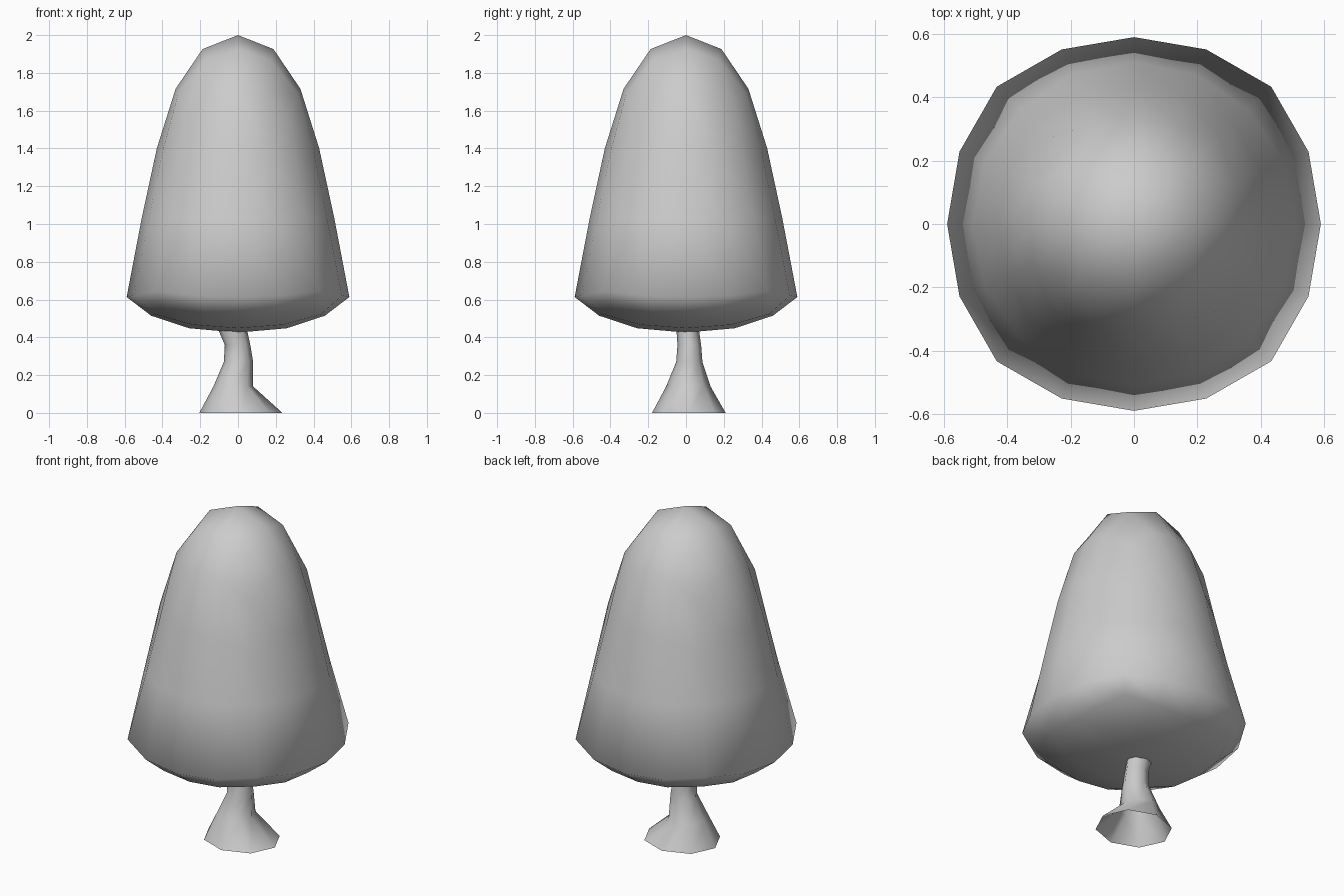
import bpy, bmesh
from math import tan, pi, cos, sin
from mathutils import Vector

if "Cube" in bpy.data.objects:
    bpy.data.objects.remove(bpy.data.objects["Cube"])


def finish(bm, name):
    bmesh.ops.recalc_face_normals(bm, faces=bm.faces[:])
    for f in bm.faces:
        f.smooth = True
    mesh = bpy.data.meshes.new(name)
    bm.to_mesh(mesh)
    bm.free()
    ob = bpy.data.objects.new(name, mesh)
    bpy.context.collection.objects.link(ob)
    return ob


# Crown: quad sphere, each row scaled to a tall dome with a shallow underside
bm = bmesh.new()
bmesh.ops.create_cube(bm, size=2)
bmesh.ops.subdivide_edges(bm, edges=bm.edges[:], cuts=3, use_grid_fill=True)
row_scale = {1.0: 0.467, 0.5: 0.465, 0.0: 0.51, -0.5: 0.638, -1.0: 0.65}
for v in bm.verts:
    row = round(v.co.z * 2) / 2
    inner = max(abs(v.co.x), abs(v.co.y)) < 0.9
    s = row_scale[row]
    if inner:
        s = 0.49 if row > 0 else 0.675
    d = Vector([tan(pi / 4 * c) for c in v.co]).normalized()
    z = 1.03 + 0.97 * d.z if row >= 0 else 0.73 + 0.305 * d.z
    v.co = (d.x * s, d.y * s, z)
finish(bm, "crown")

# Trunk: flared, slightly bent eight-sided tube, open at the base
# each ring: z, x min, x max, y min, y max
rings = [(0, -0.205, 0.235, -0.18, 0.21),
         (0.14, -0.13, 0.08, -0.105, 0.13),
         (0.27, -0.075, 0.08, -0.052, 0.087),
         (0.36, -0.07, 0.065, -0.045, 0.08),
         (0.43, -0.10, 0.05, -0.05, 0.07),
         (0.50, -0.12, 0.05, -0.05, 0.07)]
bm = bmesh.new()
loops = []
for z, x0, x1, y0, y1 in rings:
    loops.append([bm.verts.new(((x0 + x1) / 2 + (x1 - x0) / 2 * cos(i * pi / 4),
                                (y0 + y1) / 2 + (y1 - y0) / 2 * sin(i * pi / 4), z))
                  for i in range(8)])
for a, b in zip(loops, loops[1:]):
    for i in range(8):
        j = (i + 1) % 8
        bm.faces.new((a[i], a[j], b[j], b[i]))
finish(bm, "trunk")
